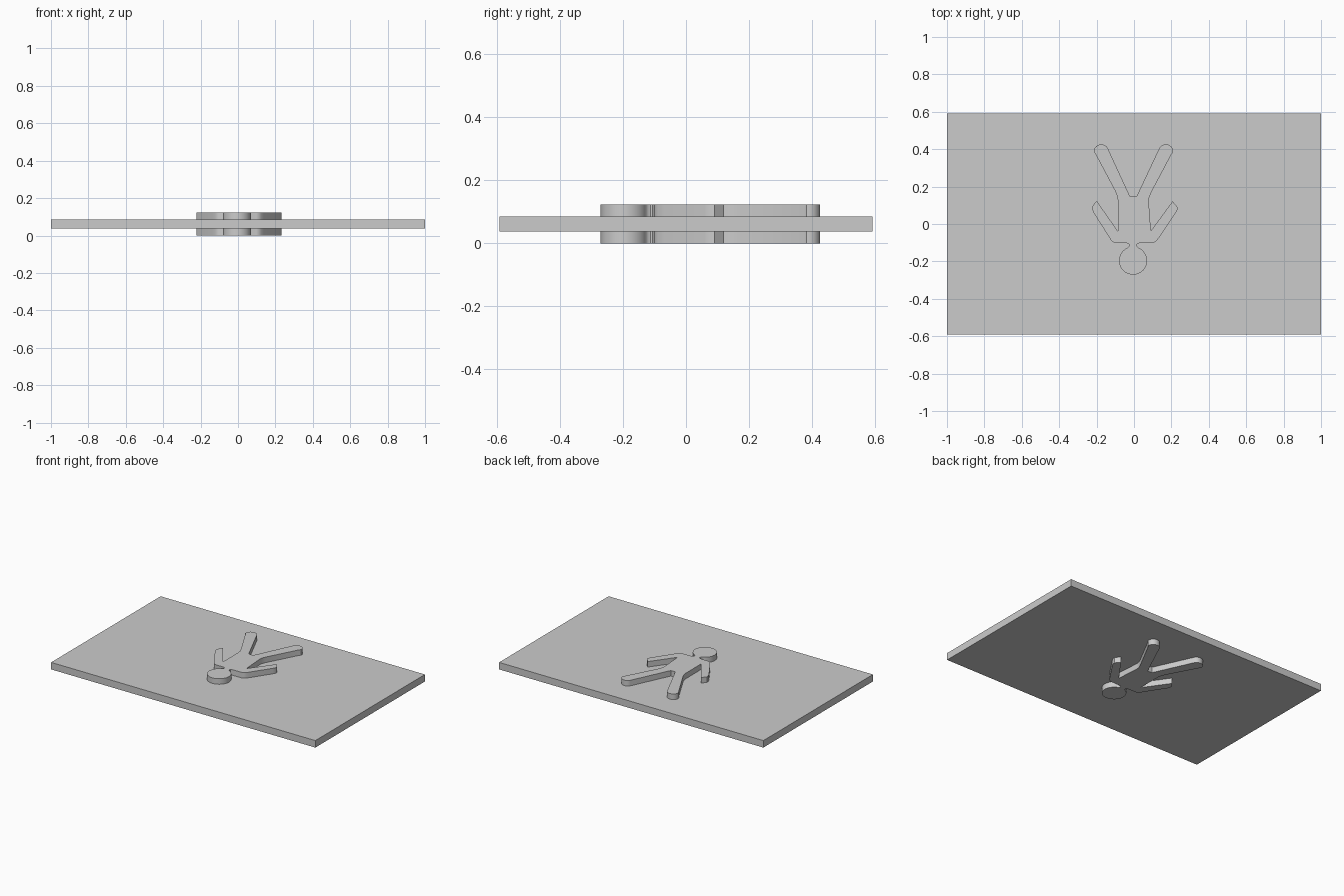
import bpy, bmesh
from math import sin, cos, radians

if "Cube" in bpy.data.objects:
    bpy.data.objects.remove(bpy.data.objects["Cube"])


def arc(cx, cy, rx, ry, a0, a1, n):
    """Points along an elliptical arc, angles in degrees."""
    return [(cx + rx * cos(radians(a0 + (a1 - a0) * i / n)),
             cy + ry * sin(radians(a0 + (a1 - a0) * i / n))) for i in range(n + 1)]


def extrude_outline(name, points, z0, z1):
    bm = bmesh.new()
    face = bm.faces.new([bm.verts.new((x, y, z0)) for x, y in points])
    res = bmesh.ops.extrude_face_region(bm, geom=[face])
    top = [v for v in res["geom"] if isinstance(v, bmesh.types.BMVert)]
    bmesh.ops.translate(bm, verts=top, vec=(0, 0, z1 - z0))
    bmesh.ops.recalc_face_normals(bm, faces=bm.faces)
    mesh = bpy.data.meshes.new(name)
    bm.to_mesh(mesh)
    bm.free()
    obj = bpy.data.objects.new(name, mesh)
    bpy.context.collection.objects.link(obj)
    return obj


# flat rectangular panel
extrude_outline("panel", [(-1, -.592), (1, -.592), (1, .592), (-1, .592)], .038, .086)

# figure outline, counter-clockwise: round head, then right side up to the legs
outline = arc(-.005, -.196, .075, .075, -248, 68, 36)
outline += [(.017, -.12), (.015, -.113), (.018, -.107), (.028, -.102)]
# right arm
outline += [(.098, -.101), (.112, -.097), (.124, -.087), (.137, -.068),
            (.222, .058), (.231, .074), (.233, .09), (.206, .121)]
# right armpit, waist and leg
outline += [(.09, -.037), (.079, .12), (.081, .14), (.09, .165), (.201, .374)]
outline += arc(.17, .389, .039, .037, -10, 150, 14)
# crotch and left leg
outline += [(.013, .146), (-.021, .146)]
outline += arc(-.175, .389, .039, .037, 30, 190, 14)
outline += [(-.206, .374), (-.1, .175), (-.089, .148), (-.086, .125)]
# left armpit and arm
outline += [(-.085, -.04), (-.2, .124), (-.223, .094), (-.223, .077), (-.216, .06),
            (-.137, -.064), (-.124, -.085), (-.112, -.097), (-.098, -.101),
            (-.038, -.102), (-.028, -.107), (-.025, -.113), (-.027, -.12)]

figure = extrude_outline("figure_emblem", outline, 0, .124)
bpy.context.view_layer.objects.active = figure
figure.select_set(True)
bpy.ops.object.shade_smooth_by_angle(angle=radians(35))
